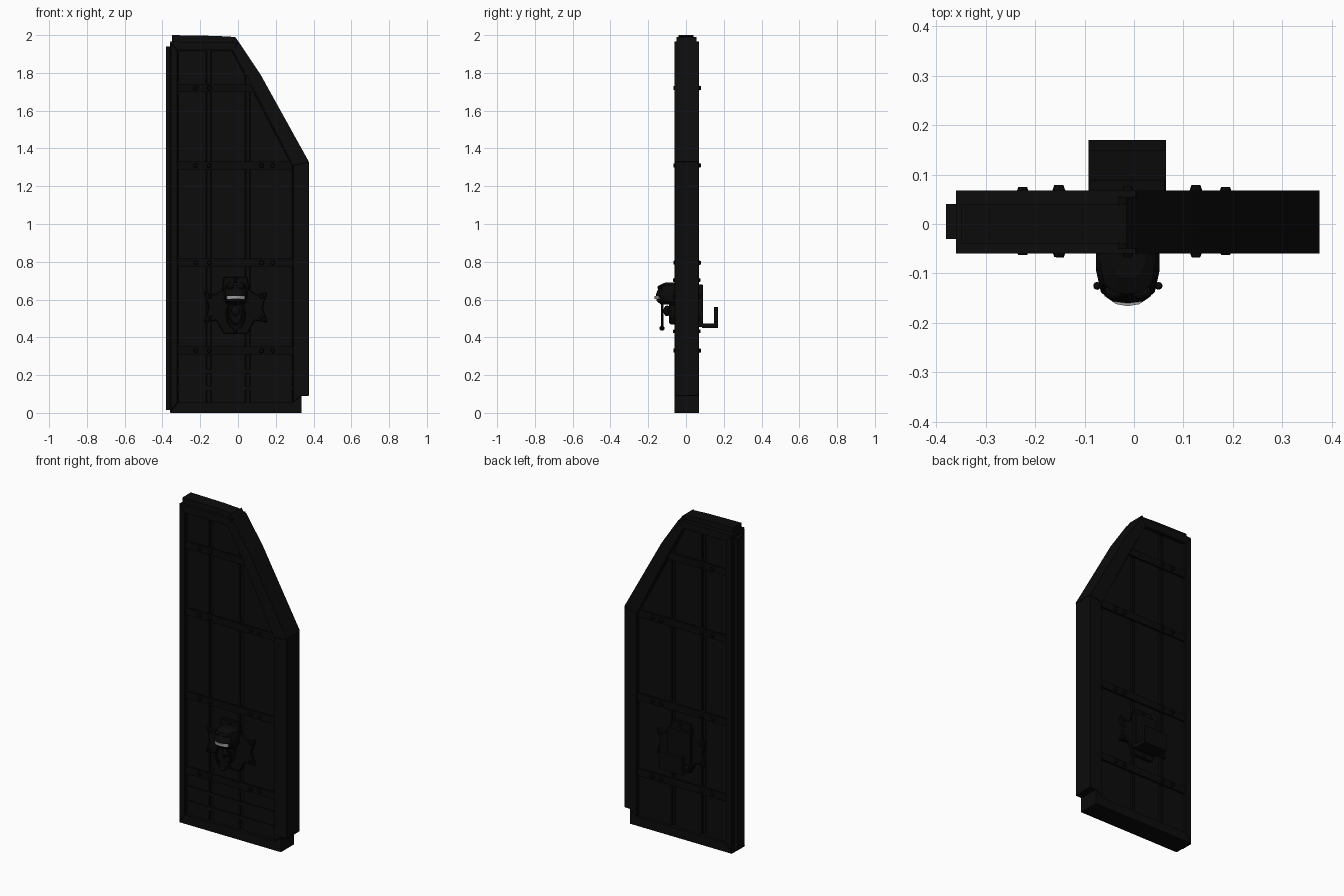
import bpy, bmesh, math

if "Cube" in bpy.data.objects:
    bpy.data.objects.remove(bpy.data.objects["Cube"])

def material(name, v):
    m = bpy.data.materials.new(name)
    m.diffuse_color = (v, v, v, 1)
    m.use_nodes = True
    m.node_tree.nodes["Principled BSDF"].inputs["Base Color"].default_value = m.diffuse_color
    return m

WOOD = material("dark_wood", 0.0035)
IRON = material("dark_iron", 0.003)
PALE = material("pale_metal", 0.35)

def finish(name, bm, mat, bevel=0.0):
    bmesh.ops.recalc_face_normals(bm, faces=bm.faces)
    me = bpy.data.meshes.new(name)
    bm.to_mesh(me)
    bm.free()
    ob = bpy.data.objects.new(name, me)
    bpy.context.collection.objects.link(ob)
    me.materials.append(mat)
    if bevel:
        mod = ob.modifiers.new("bevel", "BEVEL")
        mod.width, mod.segments = bevel, 1
    return ob

def loft(name, rings, mat, bevel=0.0):
    bm = bmesh.new()
    vs = [[bm.verts.new(p) for p in r] for r in rings]
    n = len(vs[0])
    for a, b in zip(vs, vs[1:]):
        for i in range(n):
            bm.faces.new((a[i], a[(i + 1) % n], b[(i + 1) % n], b[i]))
    bm.faces.new(vs[0])
    bm.faces.new(vs[-1])
    return finish(name, bm, mat, bevel)

def slab(name, pts, y0, y1, mat, bevel=0.0):
    """Extrude an x,z profile along y."""
    return loft(name, [[(x, y, z) for x, z in pts] for y in (y0, y1)], mat, bevel)

def box(name, x0, x1, y0, y1, z0, z1, mat, bevel=0.0):
    return slab(name, [(x0, z0), (x1, z0), (x1, z1), (x0, z1)], y0, y1, mat, bevel)

def ball(name, loc, r, scale, mat):
    bpy.ops.mesh.primitive_uv_sphere_add(segments=10, ring_count=6, radius=r, location=loc)
    ob = bpy.context.object
    ob.name, ob.scale = name, scale
    ob.data.materials.append(mat)
    return ob

def stud(name, x, y, z, r, depth):
    bpy.ops.mesh.primitive_cone_add(vertices=8, radius1=r, radius2=r * 0.6, depth=depth,
        location=(x, y, z), rotation=(math.pi / 2 * (1 if y < 0 else -1), 0, 0))
    ob = bpy.context.object
    ob.name = name
    ob.data.materials.append(IRON)

def top_at(x):          # inner edge of the sloping frame
    return 1.92 if x < -0.03 else 1.92 - (x + 0.03) * 0.61 / 0.32

def right_at(z):
    return 0.29 if z < 1.31 else -0.03 + (1.92 - z) * 0.32 / 0.61

# core and top / hinge-side tongues
slab("door_core", [(-0.35, 0.02), (0.33, 0.02), (0.34, 1.32), (0.10, 1.77), (-0.03, 1.95), (-0.35, 1.95)],
     -0.030, 0.036, WOOD)
box("hinge_edge", -0.38, -0.34, -0.03, 0.04, 0.015, 1.94, WOOD)
slab("top_tongue", [(-0.35, 1.93), (-0.03, 1.93), (-0.015, 1.99), (-0.12, 1.996), (-0.35, 2.0)],
     -0.04, 0.04, WOOD)

# outer frame
Y0, Y1 = -0.06, 0.068
slab("left_post", [(-0.36, 0), (-0.318, 0.055), (-0.318, 1.92), (-0.36, 1.965)], Y0, Y1, WOOD, 0.004)
slab("bottom_rail", [(-0.36, 0), (0.335, 0), (0.335, 0.09), (0.29, 0.055), (-0.318, 0.055)], Y0, Y1, WOOD)
slab("right_post", [(0.29, 0.055), (0.335, 0.09), (0.375, 0.09), (0.375, 1.33), (0.29, 1.31)],
     Y0, Y1, WOOD, 0.003)
slab("sloping_rail", [(0.375, 1.33), (0.12, 1.79), (0.005, 1.962), (-0.03, 1.92), (0.085, 1.715), (0.29, 1.31)],
     Y0, Y1, WOOD)
slab("sloping_rail_tip", [(0.01, 1.955), (-0.015, 1.99), (-0.035, 1.96), (-0.03, 1.92)], -0.05, 0.055, WOOD)
slab("top_rail", [(-0.36, 1.965), (-0.318, 1.92), (-0.03, 1.92), (0.003, 1.964)], Y0, Y1, WOOD)

# planks with open joints between them
for x0, x1 in ((-0.32, -0.165), (-0.145, 0.042), (0.062, 0.29)):
    pts = [(x0, 0.05), (x1, 0.05), (x1, top_at(x1))]
    if x0 < -0.03 < x1:
        pts.append((-0.03, 1.92))
    pts.append((x0, top_at(x0)))
    slab("plank", pts, -0.042, 0.050, WOOD, 0.005)

# iron straps and studs on both faces
for z in (1.72, 1.31, 0.795, 0.33):
    lo, hi = z - 0.022, z + 0.022
    pts = [(-0.32, lo), (right_at(lo), lo), (right_at(hi), hi), (-0.32, hi)]
    slab("front_strap", pts, -0.053, -0.04, IRON)
    slab("back_strap", pts, 0.045, 0.061, IRON)
    for x in (-0.225, -0.152, 0.125, 0.185):
        if x < right_at(hi) - 0.02:
            d = 0 if x in (-0.225, 0.185) else 0.004
            stud("front_stud", x, -0.054 - d, z, 0.015, 0.018)
            stud("back_stud", x, 0.066 + d, z, 0.015, 0.018)
for z in (0.13, 0.22):
    box("low_front_batten", -0.32, 0.29, -0.048, -0.04, z - 0.012, z + 0.012, WOOD)

# scalloped mounting plates
PLATE = [(-0.075, 0.72), (0.05, 0.72), (0.06, 0.65), (0.10, 0.625), (0.155, 0.64), (0.13, 0.56),
         (0.155, 0.48), (0.09, 0.49), (0.05, 0.42), (-0.075, 0.42), (-0.115, 0.49),
         (-0.18, 0.48), (-0.155, 0.56), (-0.18, 0.64), (-0.125, 0.625), (-0.085, 0.65)]
slab("front_plate", PLATE, -0.059, -0.04, IRON, 0.004)
slab("back_plate", PLATE, 0.045, 0.067, IRON, 0.004)
for x, z in ((-0.0125, 0.703), (-0.0125, 0.432), (0.125, 0.615), (-0.15, 0.615), (0.125, 0.505), (-0.15, 0.505)):
    stud("front_plate_stud", x, -0.061, z, 0.013, 0.014)
    stud("back_plate_stud", x, 0.070, z, 0.013, 0.014)

# back lock block and upturned wide handle
box("lock_block", -0.092, 0.065, 0.06, 0.09, 0.455, 0.68, IRON, 0.003)
side = [(0.085, 0.45), (0.17, 0.45), (0.17, 0.56), (0.148, 0.56), (0.148, 0.474), (0.085, 0.474)]
loft("back_handle", [[(x, y, z) for y, z in side] for x in (-0.092, 0.065)], IRON)

# faceted animal-head knocker: z, half width, front y
CX = -0.0125
rings = []
for z, w, y in ((0.575, 0.045, -0.135), (0.592, 0.060, -0.155), (0.625, 0.064, -0.160),
                (0.650, 0.064, -0.150), (0.675, 0.056, -0.142), (0.690, 0.038, -0.110)):
    rings.append([(CX + sx * w, yy, z) for sx, yy in
                  ((-1, -0.05), (-1, y + 0.065), (-0.85, y + 0.022), (-0.5, y + 0.004), (0, y),
                   (0.5, y + 0.004), (0.85, y + 0.022), (1, y + 0.065), (1, -0.05))])
loft("knocker_head", rings, IRON)
loft("knocker_muzzle_band", [[(CX + sx * 0.052, yy, z) for sx, yy in
     ((-1, -0.10), (-0.9, -0.146), (-0.45, -0.162), (0, -0.166), (0.45, -0.162), (0.9, -0.146), (1, -0.10))]
     for z in (0.603, 0.619)], PALE)
for s in (-1, 1):
    ball("brow", (CX + s * 0.027, -0.136, 0.664), 0.02, (1.1, 0.8, 0.55), IRON)
    ball("ring_pivot", (CX + s * 0.062, -0.125, 0.60), 0.008, (1, 1, 1), IRON)
slab("jaw", [(CX - 0.045, 0.58), (CX + 0.045, 0.58), (CX + 0.035, 0.50), (CX + 0.015, 0.468),
             (CX - 0.015, 0.468), (CX - 0.035, 0.50)], -0.09, -0.05, IRON, 0.008)
ball("chin", (CX, -0.10, 0.54), 0.022, (1.1, 0.9, 1.3), IRON)

# hanging ring
bpy.ops.mesh.primitive_torus_add(major_segments=20, minor_segments=8, major_radius=0.048,
    minor_radius=0.007, location=(CX, -0.125, 0.52), rotation=(math.pi / 2, 0, 0))
ring = bpy.context.object
ring.name = "knocker_ring"
ring.scale = (1, 1.45, 1)
ring.data.materials.append(IRON)
bpy.ops.object.shade_smooth_by_angle()
ball("ring_knob", (CX, -0.127, 0.448), 0.014, (1.3, 1, 0.9), IRON)
